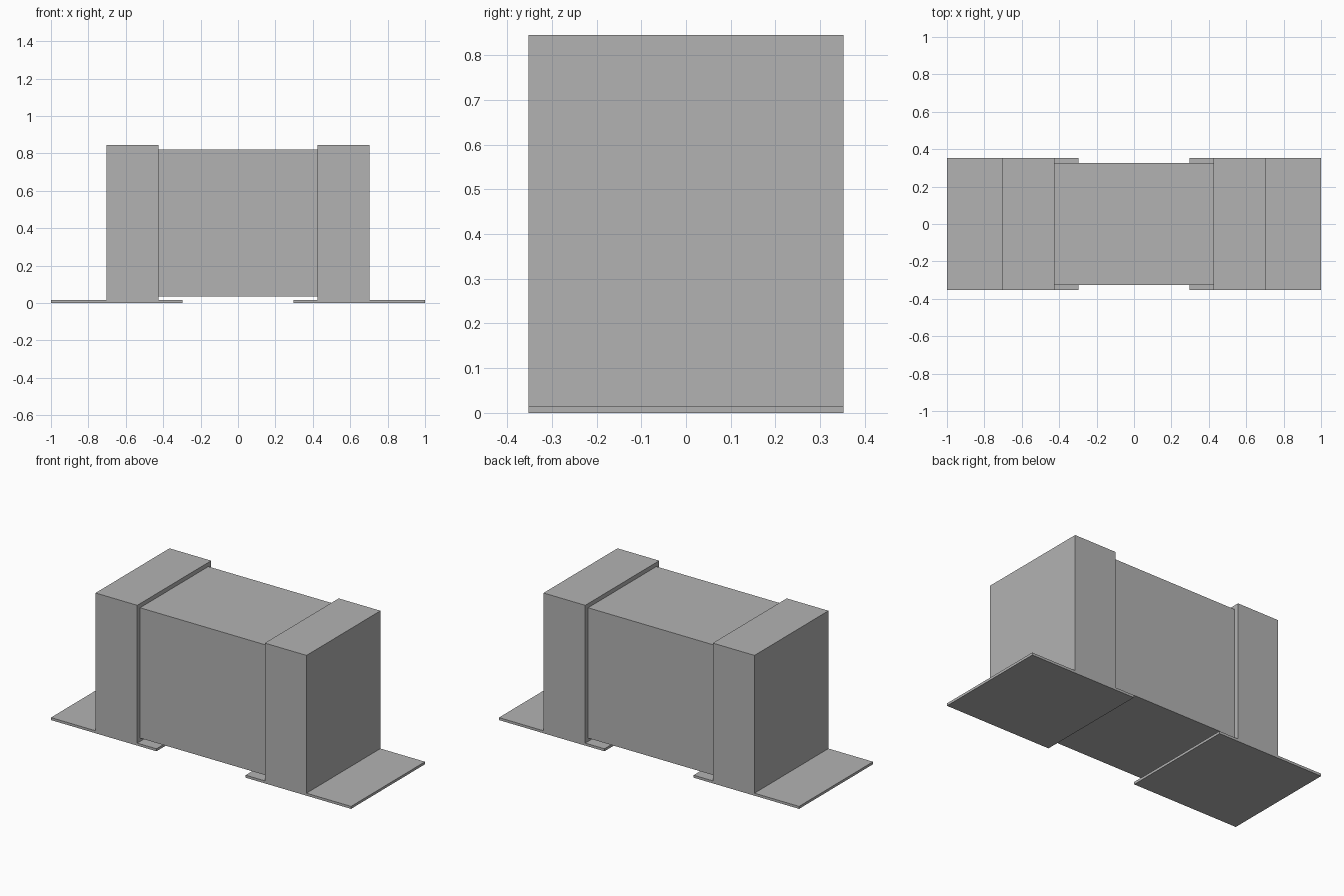
import bpy

# Remove the default object
cube = bpy.data.objects.get("Cube")
if cube:
    bpy.data.objects.remove(cube, do_unlink=True)

# Single neutral grey
grey = bpy.data.materials.new("neutral grey")
grey.use_nodes = True
colour = (0.45, 0.45, 0.45, 1)
grey.diffuse_color = colour
grey.node_tree.nodes["Principled BSDF"].inputs["Base Color"].default_value = colour


def box(name, x, y, z):
    """Add a box spanning the given (low, high) range on each axis."""
    spans = (x, y, z)
    bpy.ops.mesh.primitive_cube_add(size=1, location=[(a + b) / 2 for a, b in spans])
    obj = bpy.context.object
    obj.name = name
    obj.scale = [b - a for a, b in spans]
    bpy.ops.object.transform_apply(location=False, rotation=False, scale=True)
    obj.data.materials.append(grey)
    return obj


HALF_DEPTH = 0.352
PAD_TOP = 0.015

# Central block, slightly smaller than the end caps
box("body", (-0.425, 0.425), (-0.325, 0.325), (0.035, 0.82))

# End caps standing on thin flat pads, one pair per side
for side, s in (("left", 1), ("right", -1)):
    def span(inner, outer):
        return tuple(sorted((s * inner, s * outer)))

    depth = (-HALF_DEPTH, HALF_DEPTH)
    box(side + "_end_cap", span(0.425, 0.703), depth, (PAD_TOP, 0.845))
    box(side + "_pad", span(0.297, 1.0), depth, (0, PAD_TOP))
